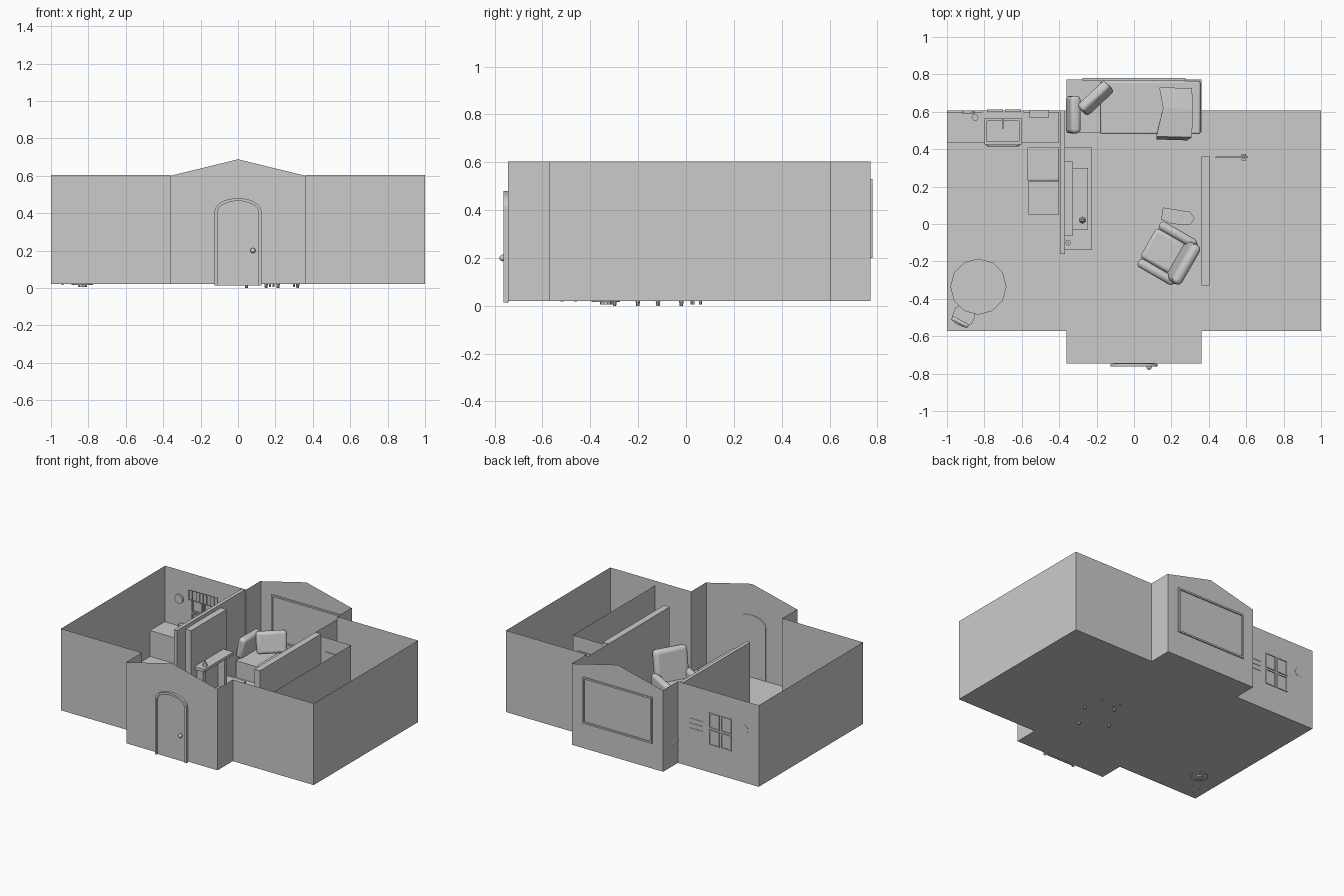
import bpy, bmesh, math
from mathutils import Matrix, Vector

if "Cube" in bpy.data.objects:
    bpy.data.objects.remove(bpy.data.objects["Cube"])


def mesh(name, verts, faces):
    me = bpy.data.meshes.new(name)
    me.from_pydata(verts, [], faces)
    ob = bpy.data.objects.new(name, me)
    bpy.context.collection.objects.link(ob)
    return ob


def bevel(ob, w, seg=2):
    m = ob.modifiers.new("bevel", 'BEVEL')
    m.width, m.segments = w, seg
    bpy.ops.object.select_all(action='DESELECT')
    bpy.context.view_layer.objects.active = ob
    ob.select_set(True)
    bpy.ops.object.shade_smooth_by_angle(angle=math.radians(40))


def box(name, x0, x1, y0, y1, z0, z1, w=0, seg=2, mat=None):
    v = [(x, y, z) for z in (z0, z1) for x, y in ((x0, y0), (x1, y0), (x1, y1), (x0, y1))]
    f = [(3, 2, 1, 0), (4, 5, 6, 7), (0, 1, 5, 4), (1, 2, 6, 5), (2, 3, 7, 6), (3, 0, 4, 7)]
    ob = mesh(name, v, f)
    if mat:
        ob.matrix_world = mat
    if w:
        bevel(ob, w, seg)
    return ob


def cyl(name, loc, r, h, n=16, axis='Z', r2=None):
    bm = bmesh.new()
    bmesh.ops.create_cone(bm, cap_ends=True, segments=n, radius1=r,
                          radius2=r if r2 is None else r2, depth=h)
    if axis == 'Y':
        bm.transform(Matrix.Rotation(math.pi / 2, 4, 'X'))
    bm.transform(Matrix.Translation(loc))
    me = bpy.data.meshes.new(name)
    bm.to_mesh(me)
    bm.free()
    ob = bpy.data.objects.new(name, me)
    bpy.context.collection.objects.link(ob)
    return ob


def wall(name, path, z0, z1):
    v = [(x, y, z) for x, y in path for z in (z0, z1)]
    f = [(2 * i, 2 * i + 2, 2 * i + 3, 2 * i + 1) for i in range(len(path) - 1)]
    return mesh(name, v, f)


def frame(name, x0, x1, z0, z1, y0, y1, t):
    box(name + "_left", x0, x0 + t, y0, y1, z0, z1)
    box(name + "_right", x1 - t, x1, y0, y1, z0, z1)
    box(name + "_bottom", x0 + t, x1 - t, y0, y1, z0, z0 + t)
    box(name + "_top", x0 + t, x1 - t, y0, y1, z1 - t, z1)


def prism(name, pts, y0, y1):
    n = len(pts)
    v = [(x, y, z) for y in (y0, y1) for x, z in pts]
    f = [tuple(range(n)), tuple(range(2 * n - 1, n - 1, -1))]
    f += [(i + n, (i + 1) % n + n, (i + 1) % n, i) for i in range(n)]
    return mesh(name, v, f)


# Floor and outer shell
C, YF, YB, WF, WB, FZ = 0.36, -0.745, 0.772, -0.573, 0.606, 0.02
mesh("floor", [(x, y, FZ) for x, y in (
    (-1, WF), (-C, WF), (-C, YF), (C, YF), (C, WF), (1, WF),
    (1, WB), (C, WB), (C, YB), (-C, YB), (-C, WB), (-1, WB))], [tuple(range(12))])
for s, n in ((-1, "left"), (1, "right")):
    wall(n + "_wing_wall", [(s * C, YF), (s * C, WF), (s, WF), (s, WB), (s * C, WB), (s * C, YB)],
         FZ, 0.603)
for n, y in (("front", YF), ("back", YB)):
    mesh(n + "_gable_wall", [(-C, y, FZ), (C, y, FZ), (C, y, 0.6), (0, y, 0.688), (-C, y, 0.6)],
         [(0, 1, 2, 3, 4)])


# Arched front door
def arch(hw, spring, rise, z0):
    return [(-hw, z0), (hw, z0)] + [(hw * math.cos(a), spring + rise * math.sin(a))
                                    for a in [math.pi * i / 16 for i in range(17)]]


o, i = arch(0.125, 0.41, 0.07, 0.013), arch(0.11, 0.405, 0.06, 0.013)
o, i = o[1:] + o[:1], i[1:] + i[:1]
n = len(o)
v = [(x, y, z) for ring, y in ((o, YF), (o, -0.762), (i, -0.762), (i, YF - 0.004)) for x, z in ring]
mesh("door_frame", v, [(k * n + j, k * n + j + 1, k * n + n + j + 1, k * n + n + j)
                       for k in range(3) for j in range(n - 1)])
prism("door", i, YF - 0.006, YF + 0.003)
bpy.ops.mesh.primitive_uv_sphere_add(segments=16, ring_count=8, radius=0.014, location=(0.08, -0.766, 0.2))
bpy.context.object.name = "door_knob"
bpy.ops.object.shade_smooth()

# Large back window
frame("back_window_frame", -0.275, 0.275, 0.2, 0.53, YB - 0.008, 0.78, 0.012)

# Partitions and closet in the right wing
box("right_partition", C, 0.405, -0.33, 0.36, FZ, 0.585)
wall("right_partition_back", [(C, 0.36), (C, WB)], FZ, 0.585)
wall("closet_wall", [(0.405, 0.357), (0.645, 0.357), (0.645, WF)], FZ, 0.57)
box("closet_door", 0.435, 0.61, 0.352, 0.362, FZ, 0.47)
for y in (0.345, 0.369):
    box("closet_handle", 0.575, 0.6, y - 0.005, y + 0.005, 0.23, 0.245)

# Kitchen and living room divider with raised panel, ledge and hearth
box("left_partition", -0.395, -0.37, -0.16, WB, FZ, 0.6)
box("chimney_panel", -0.37, -0.325, -0.065, 0.335, FZ, 0.575)
box("mantel_shelf", -0.325, -0.245, -0.03, 0.3, 0.285, 0.305)
box("hearth", -0.37, -0.225, -0.14, 0.41, FZ, 0.06)
for y in (0.0, 0.24):
    box("mantel_post", -0.325, -0.275, y, y + 0.03, 0.06, 0.285)
cyl("mantel_ornament", (-0.275, 0.02, 0.322), 0.018, 0.034, 6, r2=0.006)
cyl("poker_stand", (-0.352, -0.1, 0.07), 0.015, 0.02, 8)
cyl("poker", (-0.352, -0.1, 0.13), 0.004, 0.12, 6)

# Window seat with mattress, cushions and draped throw
box("seat_base", -C, C, 0.49, YB, FZ, 0.14)
box("seat_mattress", -0.18, 0.355, 0.48, 0.765, 0.14, 0.165, 0.01)
for n, loc, rot, tilt in (("side", (-0.325, 0.585, 0.235), 90, 12), ("corner", (-0.205, 0.672, 0.245), 43, -14)):
    m = Matrix.Translation(loc) @ Matrix.Rotation(math.radians(rot), 4, 'Z') @ Matrix.Rotation(math.radians(tilt), 4, 'X')
    box(n + "_cushion", -0.1, 0.1, -0.028, 0.028, -0.075, 0.075, 0.02, 3, m)
rows = [(0.135, 0.31, 0.73, 0.172), (0.155, 0.315, 0.62, 0.182), (0.12, 0.31, 0.475, 0.178), (0.12, 0.285, 0.462, 0.06)]
t = mesh("throw", [p for a, b, y, z in rows for p in ((a, y, z), (b, y - 0.005, z))],
         [(2 * k, 2 * k + 1, 2 * k + 3, 2 * k + 2) for k in range(3)])
t.modifiers.new("thickness", 'SOLIDIFY').thickness = 0.01

# Kitchen counters, sink, stove and rug
box("back_counter", -1, -0.4, 0.435, 0.6, FZ, 0.205)
box("side_counter", -0.565, -0.4, 0.05, 0.23, FZ, 0.205)
box("stove", -0.57, -0.4, 0.232, 0.41, FZ, 0.212, 0.005)
for x in (-0.525, -0.445):
    for y in (0.28, 0.36):
        cyl("burner", (x, y, 0.214), 0.024, 0.006, 12)
box("sink_front", -0.79, -0.61, 0.415, 0.44, 0.1, 0.205, 0.006)
for nm, a in (("left", (-0.8, -0.785, 0.425, 0.565)), ("right", (-0.615, -0.6, 0.425, 0.565)),
              ("front", (-0.785, -0.615, 0.425, 0.44)), ("back", (-0.785, -0.615, 0.55, 0.565))):
    box("sink_rim_" + nm, *a, 0.195, 0.217)
cyl("faucet", (-0.7, 0.555, 0.235), 0.006, 0.045, 8)
box("faucet_spout", -0.705, -0.695, 0.51, 0.56, 0.252, 0.26)
cyl("cup", (-0.85, 0.57, 0.222), 0.018, 0.034, 12)

# Kitchen window, valance, clock and wall shelves
for x in (-0.785, -0.69):
    for z in (0.215, 0.335):
        frame("window_pane", x, x + 0.085, z, z + 0.11, WB - 0.008, WB + 0.006, 0.008)
n = 17
v = [(-0.81 + 0.23 * k / (n - 1), 0.59 + 0.008 * (-1) ** k, z) for k in range(n) for z in (0.42, 0.49)]
mesh("valance", v, [(2 * k, 2 * k + 2, 2 * k + 3, 2 * k + 1) for k in range(n - 1)])
box("window_sill", -0.81, -0.59, 0.575, WB, 0.2, 0.21)
cyl("clock", (-0.885, 0.6, 0.4), 0.032, 0.016, 12, 'Y')
for z in (0.29, 0.325, 0.36):
    box("wall_shelf", -0.56, -0.455, 0.57, WB + 0.003, z, z + 0.008)

# Dining table and stool
cyl("table_top", (-0.832, -0.335, 0.2), 0.15, 0.018, 12)
cyl("table_pedestal", (-0.832, -0.335, 0.1), 0.025, 0.19, 10)
cyl("table_foot", (-0.832, -0.335, 0.025), 0.06, 0.02, 10)
cyl("stool_seat", (-0.91, -0.49, 0.13), 0.062, 0.016, 8)
for k in range(4):
    a = math.pi / 4 + k * math.pi / 2
    cyl("stool_leg", (-0.91 + 0.04 * math.cos(a), -0.49 + 0.04 * math.sin(a), 0.072), 0.006, 0.11, 6)
m = Matrix.Translation((-0.93, -0.525, 0.2)) @ Matrix.Rotation(math.radians(-28), 4, 'Z')
box("stool_back", -0.05, 0.05, -0.012, 0.012, -0.065, 0.07, 0.01, 2, m)

# Armchair turned toward the hearth (local -x is forward)
m = Matrix.Translation((0.18, -0.158, 0)) @ Matrix.Rotation(math.radians(-30), 4, 'Z')
box("armchair_base", -0.11, 0.12, -0.125, 0.125, 0.035, 0.1, 0.01, 2, m)
box("armchair_seat", -0.12, 0.08, -0.09, 0.09, 0.1, 0.15, 0.018, 3, m)
for s in (-1, 1):
    y0, y1 = sorted((s * 0.09, s * 0.14))
    box("armchair_arm", -0.115, 0.11, y0, y1, 0.05, 0.21, 0.022, 3, m)
    for x in (-0.095, 0.1):
        leg = cyl("armchair_leg", (x, s * 0.105, 0.02), 0.007, 0.04, 8, r2=0.013)
        leg.matrix_world = m
box("armchair_back", -0.03, 0.03, -0.12, 0.12, -0.14, 0.14, 0.028, 4,
    m @ Matrix.Translation((0.095, 0, 0.225)) @ Matrix.Rotation(math.radians(10), 4, 'Y'))

# Small side table and door mat
pts = [(0.145, 0.025), (0.2, 0.0), (0.3, -0.005), (0.325, 0.03), (0.3, 0.065), (0.155, 0.088)]
v = [(x, y, z) for z in (0.135, 0.15) for x, y in pts]
mesh("side_table_top", v, [(5, 4, 3, 2, 1, 0), tuple(range(6, 12))] +
     [(k, (k + 1) % 6, (k + 1) % 6 + 6, k + 6) for k in range(6)])
for x, y in ((0.17, 0.06), (0.19, 0.025), (0.3, 0.03)):
    cyl("side_table_leg", (x, y, 0.07), 0.006, 0.13, 6)
box("door_mat", -0.167, -0.1, -0.39, -0.265, FZ, 0.026)
